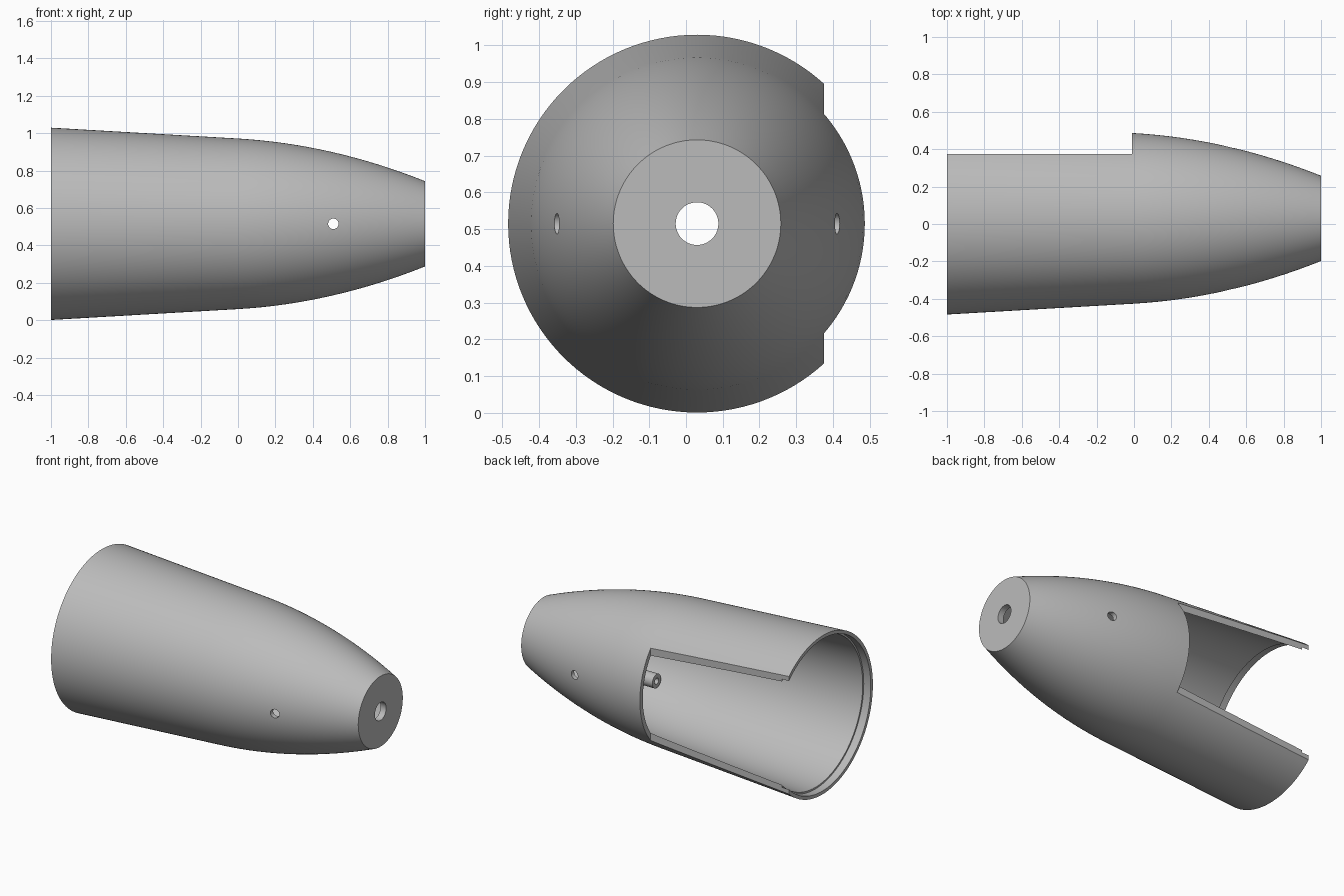
import bpy, bmesh, math
from mathutils import Matrix, Vector

AXIS_Y, AXIS_Z = 0.03, 0.515
WALL = 0.03

old = bpy.data.objects.get("Cube")
if old:
    bpy.data.objects.remove(old, do_unlink=True)

grey = bpy.data.materials.new("plain grey")
grey.use_nodes = True
grey.diffuse_color = (0.5, 0.5, 0.5, 1)
grey.node_tree.nodes["Principled BSDF"].inputs["Base Color"].default_value = (0.5, 0.5, 0.5, 1)


def outer_radius(x):
    """Straight taper at the rear, easing into a curved nose."""
    return 0.456 - 0.058 * x - (0.17 * x * x if x > 0 else 0)


def spun(name, profile, y=AXIS_Y, z=AXIS_Z, steps=128):
    """Turn a closed (x, radius) profile about an axis parallel to x."""
    bm = bmesh.new()
    rings = []
    for i in range(steps):
        a = 2 * math.pi * i / steps
        rings.append([bm.verts.new((x, y + r * math.cos(a), z + r * math.sin(a)))
                      for x, r in profile])
    n = len(profile)
    for i in range(steps):
        a, b = rings[i], rings[(i + 1) % steps]
        for j in range(n):
            k = (j + 1) % n
            bm.faces.new((a[j], a[k], b[k], b[j]))
    bmesh.ops.recalc_face_normals(bm, faces=bm.faces)
    mesh = bpy.data.meshes.new(name)
    bm.to_mesh(mesh)
    bm.free()
    mesh.materials.append(grey)
    obj = bpy.data.objects.new(name, mesh)
    bpy.context.collection.objects.link(obj)
    return obj


def smooth(obj):
    bpy.ops.object.select_all(action="DESELECT")
    obj.select_set(True)
    bpy.context.view_layer.objects.active = obj
    bpy.ops.object.shade_smooth_by_angle(angle=math.radians(25))


def cut(obj, cutter):
    """Subtract the cutter from the object, then discard it."""
    cutter.hide_render = True
    cutter.data.materials.append(grey)
    mod = obj.modifiers.new("cut", "BOOLEAN")
    mod.operation = "DIFFERENCE"
    mod.solver = "EXACT"
    mod.object = cutter
    bpy.context.view_layer.objects.active = obj
    bpy.ops.object.modifier_apply(modifier=mod.name)
    bpy.data.objects.remove(cutter, do_unlink=True)


# Hollow shell: outside, nose plate with bore, inside, stepped rear rim
outside = [-1, -0.5] + [i / 16 for i in range(17)]
inside = [0.96 * i / 16 for i in range(16, -1, -1)] + [-0.5, -0.95]
profile = [(x, outer_radius(x)) for x in outside]
profile += [(1, 0.058), (0.96, 0.058)]
profile += [(x, outer_radius(x) - WALL) for x in inside]
profile += [(-0.95, 0.492), (-1, 0.492)]
shell = spun("nose_shell", profile)

# Flat side opening in the rear half
bpy.ops.mesh.primitive_cube_add(size=2, location=(-1.01, 1.375, AXIS_Z))
cut(shell, bpy.context.object)

# Pin hole through both sides
bpy.ops.mesh.primitive_cylinder_add(vertices=32, radius=0.028, depth=2,
                                    location=(0.51, 0, AXIS_Z),
                                    rotation=(math.pi / 2, 0, 0))
cut(shell, bpy.context.object)
smooth(shell)

# Four small screw bosses on the inner wall
for i in range(4):
    a = math.pi / 4 + i * math.pi / 2
    boss = spun("screw_boss_%d" % (i + 1),
                [(0.35, 0.02), (0.35, 0.045), (0.52, 0.045), (0.52, 0.02)],
                AXIS_Y + 0.325 * math.cos(a), AXIS_Z + 0.325 * math.sin(a), 24)
    smooth(boss)
